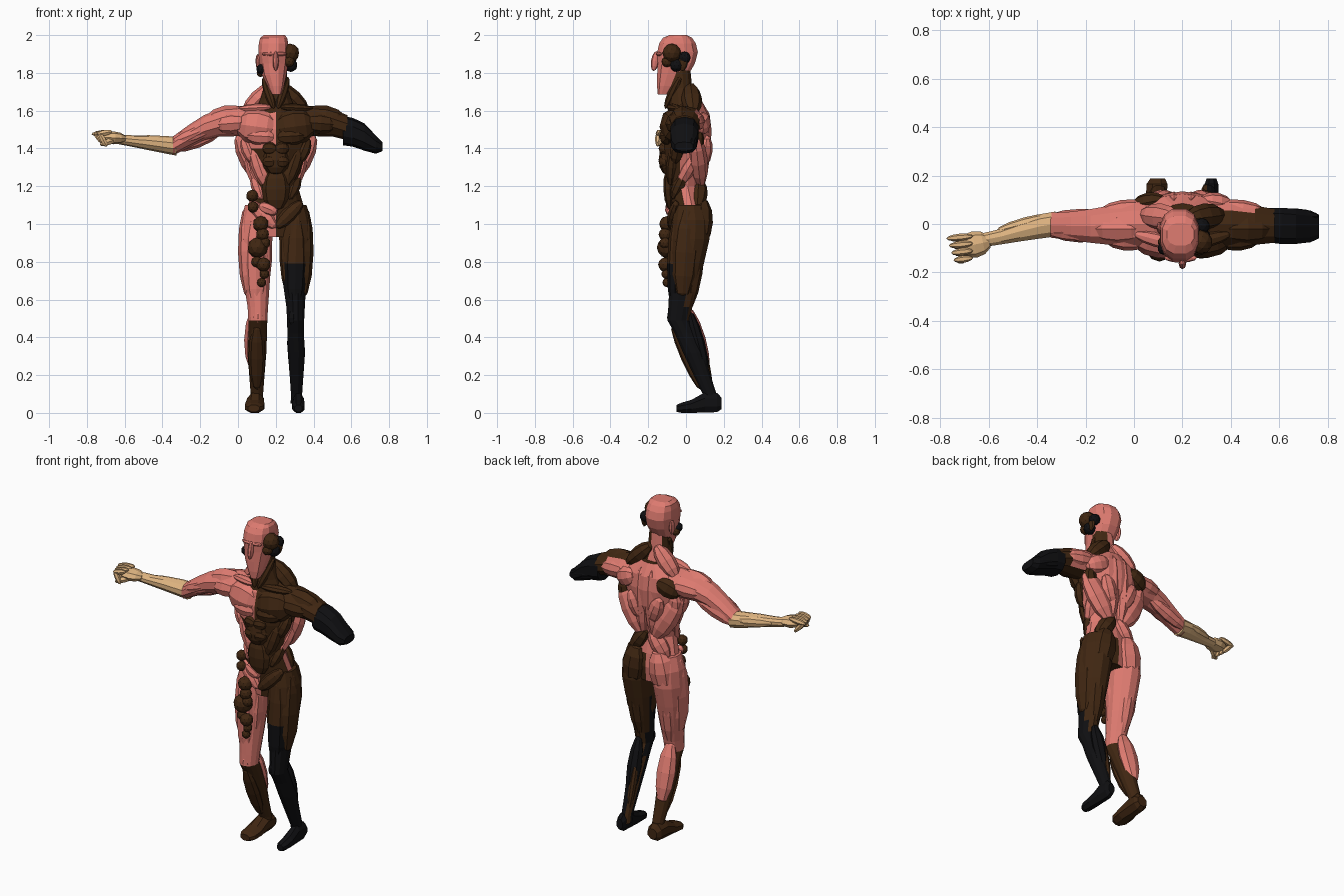
import bpy, bmesh, math
from mathutils import Vector, Matrix

CX = 0.2  # body midline
COLOURS = {"pink_skin": (0.74, 0.20, 0.165), "dark_brown": (0.052, 0.020, 0.006),
           "black": (0.005, 0.005, 0.006), "tan": (0.74, 0.46, 0.22)}
NAMES = list(COLOURS)
PINK, BROWN, BLACK, TAN = range(4)
MATS = []
for key, rgb in COLOURS.items():
    m = bpy.data.materials.new(key)
    m.diffuse_color = (*rgb, 1)
    MATS.append(m)


def finish(name, bm, mat):
    """Make the object; mat is an index or a rule from face centre to index."""
    bmesh.ops.recalc_face_normals(bm, faces=bm.faces)
    me = bpy.data.meshes.new(name)
    for m in MATS:
        me.materials.append(m)
    for f in bm.faces:
        f.material_index = mat(f.calc_center_median()) if callable(mat) else mat
    bm.to_mesh(me)
    bm.free()
    ob = bpy.data.objects.new(name, me)
    bpy.context.collection.objects.link(ob)


def loft(name, rings, mat, axis="z", n=12, power=1.0):
    """Closed skin over elliptical rings (centre xyz, radius a, radius b)."""
    bm = bmesh.new()
    loops = []
    for x, y, z, a, b in rings:
        loop = []
        for i in range(n):
            t = 2 * math.pi * (i + 0.5) / n
            c, s = [math.copysign(abs(v) ** power, v) for v in (math.cos(t), math.sin(t))]
            p = (x + a * c, y + b * s, z) if axis == "z" else (x, y + a * c, z + b * s)
            loop.append(bm.verts.new(p))
        loops.append(loop)
    for lo, hi in zip(loops, loops[1:]):
        for i in range(n):
            j = (i + 1) % n
            bm.faces.new((lo[i], lo[j], hi[j], hi[i]))
    bm.faces.new(loops[0])
    bm.faces.new(loops[-1])
    finish(name, bm, mat)


def muscle(name, a, b, w, d, mat, hint=(0, 1, 0), seg=8, ring=6):
    """Faceted spindle from a to b, half width w, half depth d along hint."""
    a, b = Vector(a), Vector(b)
    z = (b - a).normalized()
    x = Vector(hint).cross(z).normalized()
    y = z.cross(x)
    rot = Matrix((x, y, z)).transposed().to_4x4()
    mtx = Matrix.Translation((a + b) / 2) @ rot @ Matrix.Diagonal((w, d, (b - a).length / 2, 1))
    bm = bmesh.new()
    bmesh.ops.create_uvsphere(bm, u_segments=seg, v_segments=ring, radius=1, matrix=mtx)
    finish(name, bm, mat)


def pair(name, a, b, w, d, mat_l, mat_r, hint=(0, 1, 0)):
    muscle("left_" + name, a, b, w, d, mat_l, hint)
    flip = lambda p: (2 * CX - p[0], p[1], p[2])
    muscle("right_" + name, flip(a), flip(b), w, d, mat_r, (-hint[0], hint[1], hint[2]))


def growth(name, blobs):
    for i, (x, y, z, r, mat) in enumerate(blobs):
        bm = bmesh.new()
        bmesh.ops.create_icosphere(bm, subdivisions=2, radius=r,
                                   matrix=Matrix.Translation((x, y, z)))
        finish(f"{name}_{i + 1}", bm, mat)


# Head, nose, ears
def head_ring(z, x0, x1, y0, y1):
    return ((x0 + x1) / 2, (y0 + y1) / 2, z, (x1 - x0) / 2, (y1 - y0) / 2)


loft("head", [head_ring(*r) for r in (
    (1.685, .18, .23, -.15, -.09), (1.73, .155, .245, -.155, -.04), (1.79, .125, .258, -.155, .015),
    (1.85, .112, .268, -.152, .05), (1.91, .105, .27, -.155, .066), (1.955, .108, .268, -.145, .055),
    (1.985, .115, .262, -.125, .035), (2.0, .135, .25, -.09, .005))], PINK, power=.8)
muscle("nose", (.2, -.155, 1.915), (.2, -.172, 1.81), .016, .022, PINK)
muscle("brow", (.125, -.14, 1.90), (.26, -.14, 1.90), .014, .02, PINK)
pair("ear", (.108, -.02, 1.81), (.103, -.01, 1.90), .025, .012, PINK, BROWN, (1, 0, 0))
growth("head_growth", [(.275, -.075, 1.905, .05, BROWN), (.28, -.05, 1.84, .035, BLACK),
                       (.28, -.008, 1.88, .033, BLACK), (.27, -.10, 1.86, .03, BROWN),
                       (.125, -.10, 1.82, .028, BLACK), (.12, -.075, 1.80, .022, BROWN)])

# Neck and collar
loft("neck", [(CX, -.01, 1.58, .12, .09), (CX, -.02, 1.66, .085, .075), (CX, -.03, 1.72, .066, .065),
              (CX, -.035, 1.82, .06, .06)],
     lambda c: BROWN if c.y < .0 or c.x > .225 else PINK)
pair("neck_cord", (.19, -.11, 1.61), (.135, -.03, 1.78), .025, .025, BROWN, BROWN)
pair("trapezius", (.19, .02, 1.74), (.03, .04, 1.58), .05, .055, PINK, BROWN)


# Torso core
def torso_colour(c):
    if c.z < 1.12:
        return BROWN if c.x > CX else PINK
    if c.z > 1.42:
        return BROWN if c.x > CX and c.y < .05 else PINK
    return BROWN if c.y < -.03 and c.x > .1 else PINK


loft("torso", [(CX, .02, .93, .09, .08), (CX, .02, 1.02, .165, .09), (CX, .01, 1.1, .15, .09),
               (CX, -.01, 1.2, .12, .085), (CX, -.01, 1.3, .14, .10), (CX, .0, 1.4, .17, .125),
               (CX, .005, 1.5, .195, .13), (CX, .01, 1.58, .18, .115), (CX, .015, 1.65, .09, .07)],
     torso_colour, n=14)

# Chest and belly muscles
pair("pectoral", (.215, -.085, 1.50), (-.01, -.06, 1.53), .10, .068, PINK, BROWN)
pair("lower_pectoral", (.20, -.105, 1.46), (.04, -.09, 1.47), .05, .045, PINK, BROWN)
pair("collarbone", (.185, -.09, 1.62), (.0, -.04, 1.61), .022, .03, PINK, BROWN)
muscle("upper_belly", (CX, -.10, 1.42), (CX, -.10, 1.26), .075, .045, BROWN)
muscle("lower_belly", (CX, -.09, 1.30), (CX, -.08, 1.07), .075, .035, BROWN)
for z in (1.40, 1.33):
    pair("belly_block", (.205, -.125, z), (.13, -.11, z), .036, .028, BROWN, BROWN)
pair("belly_side", (.075, -.06, 1.42), (.15, -.08, 1.20), .045, .035, PINK, BROWN)
pair("rib_strip", (.03, -.03, 1.46), (.085, -.06, 1.32), .04, .04, PINK, BROWN)
pair("hip_strap", (.085, .0, 1.28), (.13, -.07, 1.13), .04, .035, PINK, BROWN)
pair("flank", (.06, .06, 1.38), (.11, -.04, 1.20), .04, .045, PINK, PINK, (1, 0, 0))
pair("groin", (.06, -.05, 1.12), (.20, -.085, .98), .04, .03, PINK, BROWN)
muscle("loincloth_knot", (.11, -.07, 1.10), (.21, -.09, 1.06), .035, .03, PINK)

# Back muscles
pair("shoulder_blade", (.13, .10, 1.56), (-.01, .07, 1.50), .06, .045, BROWN, PINK)
pair("lat", (.0, .05, 1.48), (.16, .08, 1.20), .07, .05, PINK, PINK)
pair("spine_column", (.165, .10, 1.62), (.165, .065, 1.18), .045, .05, PINK, PINK)
pair("rear_rib", (.10, .11, 1.47), (.17, .09, 1.30), .05, .04, PINK, PINK)
pair("armpit_pad", (.02, .07, 1.50), (.04, .05, 1.36), .045, .035, PINK, BROWN)
pair("rear_hip", (.19, .07, 1.24), (.08, .06, 1.08), .05, .05, PINK, BROWN)

# Upper arms
ARM = [(.10, .0, 1.54, .10, .085), (.0, .0, 1.545, .095, .08), (-.10, -.005, 1.535, .085, .072),
       (-.18, -.008, 1.51, .073, .066), (-.26, -.008, 1.465, .062, .06), (-.345, -.005, 1.413, .054, .05)]
loft("left_upper_arm", ARM, PINK, "x", 10)
loft("right_upper_arm", [(2 * CX - x, *r) for x, *r in ARM[:4]],
     lambda c: PINK if c.y > .06 and c.x < .5 else BROWN, "x", 10)
pair("deltoid", (.06, -.02, 1.575), (-.18, -.02, 1.53), .075, .065, PINK, BROWN)
pair("front_deltoid", (.06, -.07, 1.54), (-.13, -.05, 1.525), .055, .05, PINK, BROWN)
pair("rear_deltoid", (.06, .07, 1.55), (-.15, .04, 1.53), .05, .045, PINK, PINK)
muscle("left_biceps", (-.10, -.045, 1.53), (-.35, -.035, 1.43), .042, .036, PINK)
muscle("left_triceps", (-.08, .03, 1.50), (-.36, .025, 1.395), .045, .035, PINK)

# Right arm stump
loft("right_arm_stump", [(.555, -.005, 1.495, .074, .078), (.61, -.008, 1.485, .078, .076),
                         (.67, -.01, 1.46, .075, .072), (.73, -.01, 1.42, .068, .048),
                         (.765, -.01, 1.41, .05, .024)], BLACK, "x", 10, .8)
muscle("stump_ridge", (.56, .04, 1.47), (.765, .03, 1.42), .04, .03, BLACK)

# Left forearm and hand
loft("left_forearm", [(-.325, .0, 1.412, .054, .05), (-.39, -.01, 1.42, .053, .046),
                      (-.47, -.03, 1.43, .044, .04), (-.55, -.052, 1.438, .034, .031),
                      (-.63, -.068, 1.448, .03, .026)], TAN, "x", 10)
muscle("forearm_muscle", (-.33, .035, 1.42), (-.57, -.03, 1.44), .032, .025, TAN)
muscle("palm", (-.59, -.07, 1.452), (-.73, -.10, 1.46), .034, .055, TAN)
for i in range(4):
    y = -.05 - .03 * i
    muscle(f"finger_{i + 1}_base", (-.665, y, 1.49), (-.775 + .01 * i, y - .01, 1.475), .017, .015, TAN, seg=6)
    muscle(f"finger_{i + 1}_tip", (-.765 + .01 * i, y - .01, 1.485), (-.695, y - .01, 1.41), .016, .014, TAN, seg=6)
muscle("thumb", (-.64, -.10, 1.45), (-.73, -.155, 1.42), .019, .018, TAN, seg=6)

# Legs
LEG = [(.105, .02, 1.10, .07, .08), (.10, .025, 1.02, .09, .10), (.095, .02, .92, .09, .108),
       (.095, .005, .80, .082, .095), (.10, -.01, .68, .07, .08), (.105, -.03, .56, .056, .066),
       (.105, -.04, .49, .052, .06), (.105, -.005, .42, .05, .056), (.10, .04, .32, .052, .058),
       (.10, .085, .20, .042, .046), (.10, .125, .10, .034, .038), (.10, .135, .05, .036, .038)]


def left_colour(c):
    return PINK if c.z > .47 else BROWN


def right_colour(c):
    if c.z > .84:
        return BROWN
    if c.z > .5:
        return BLACK if c.y < .0 else BROWN
    return BROWN if c.y > .06 + (.32 - c.z) * .33 and c.x < .31 else BLACK


loft("left_leg", LEG, left_colour, n=12)
loft("right_leg", [(2 * CX - x + (.01 if z < .6 else 0), y, z, a * (.9 if z < .7 else 1), b)
                   for x, y, z, a, b in LEG], right_colour, n=12)
pair("buttock", (.13, .085, 1.14), (.09, .07, .88), .08, .065, PINK, BROWN)
pair("outer_thigh", (.05, .015, 1.10), (.06, -.02, .60), .055, .075, PINK, BROWN)
pair("front_thigh", (.09, -.05, 1.06), (.10, -.06, .52), .06, .045, PINK,
     lambda c: BROWN if c.z > .84 else BLACK)
pair("inner_thigh", (.15, .0, 1.0), (.13, -.02, .62), .04, .06, PINK, BROWN)
pair("hamstring", (.09, .075, .95), (.10, .01, .54), .055, .045, PINK, BROWN)
pair("kneecap", (.105, -.075, .55), (.105, -.065, .46), .035, .03, PINK, BLACK)
muscle("left_calf", (.095, .01, .56), (.09, .11, .21), .06, .045, PINK)
muscle("right_calf", (.305, .02, .54), (.305, .11, .20), .045, .035, BLACK)
muscle("right_calf_strip", (.285, .07, .42), (.295, .135, .12), .022, .02, BROWN)
muscle("left_shin", (.10, -.075, .47), (.10, .08, .12), .045, .03, BROWN)


# Feet, turned by a sideways shift toward the toes
def foot(side, x, w, toe_shift, mat):
    rows = ((.188, .05, .6, .03), (.165, .055, .85, .05), (.10, .055, .85, .053), (.03, .035, 1, .034),
            (-.025, .027, .95, .026), (-.05, .024, .6, .018))
    bm = bmesh.new()
    loops = []
    for i, (y, z, k, h) in enumerate(rows):
        cx = x + toe_shift * i / 5
        loops.append([bm.verts.new((cx + w * k * math.cos(t), y, max(0, z + h * 1.1 * math.sin(t))))
                      for t in [math.pi * (j + .5) / 4 for j in range(8)]])
    for a, b in zip(loops, loops[1:]):
        for i in range(8):
            bm.faces.new((a[i], a[(i + 1) % 8], b[(i + 1) % 8], b[i]))
    bm.faces.new(loops[0])
    bm.faces.new(loops[-1])
    finish(side + "_foot", bm, mat)


foot("left", .098, .055, -.015, BROWN)
foot("right", .32, .036, .0, BLACK)

# Chain of growths on the left hip and thigh
growth("hip_growth", [(.075, -.07, 1.15, .032, BROWN), (.08, -.08, 1.09, .03, BROWN),
                      (.12, -.10, 1.00, .042, BROWN), (.13, -.11, .945, .035, BROWN),
                      (.105, -.10, .875, .055, BROWN), (.14, -.11, .90, .032, BROWN),
                      (.135, -.11, .785, .038, BROWN), (.10, -.10, .80, .03, BROWN),
                      (.14, -.105, .735, .026, BROWN), (.125, -.10, .69, .025, BROWN)])
